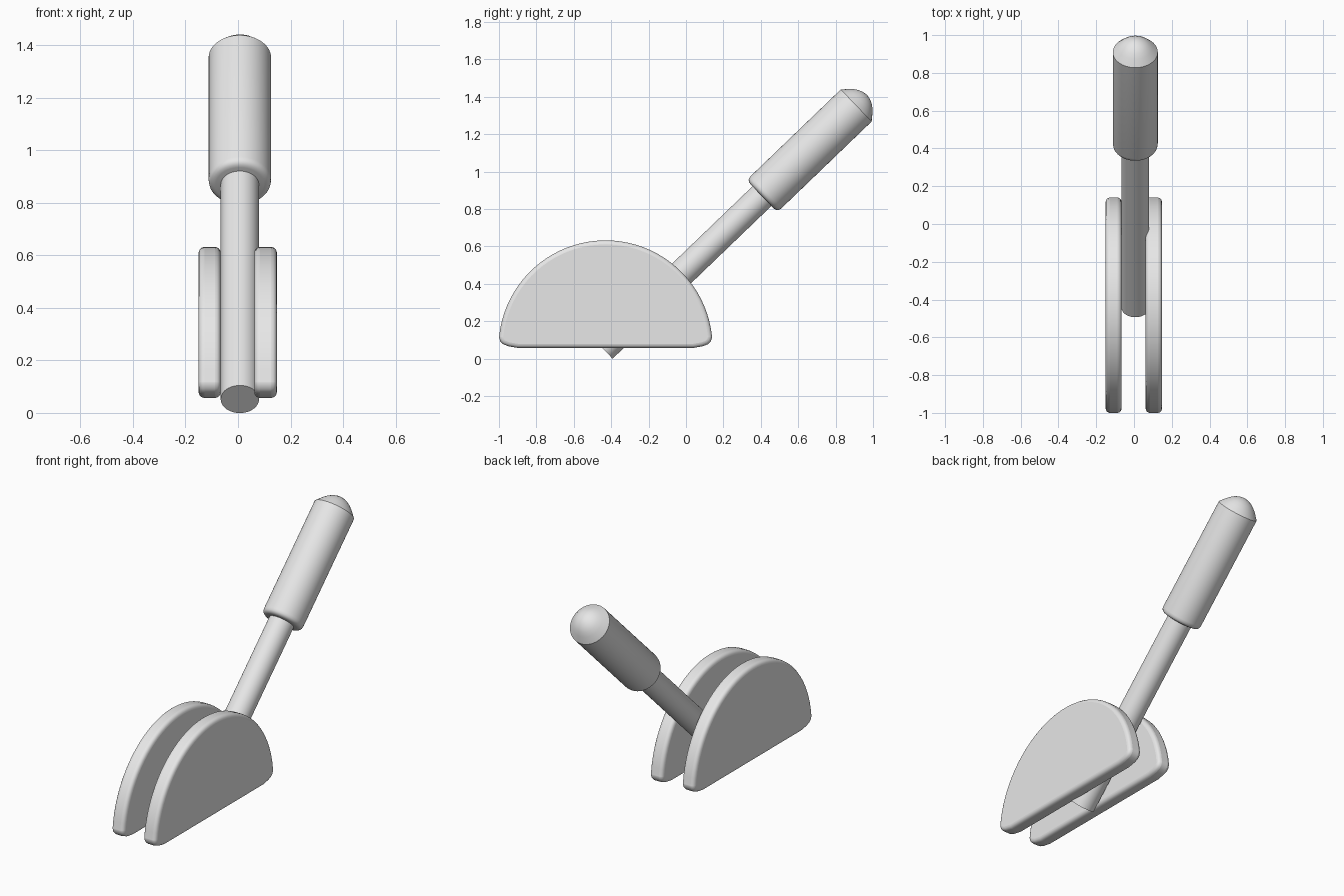
import bpy, bmesh, math
from mathutils import Vector

if "Cube" in bpy.data.objects:
    bpy.data.objects.remove(bpy.data.objects["Cube"])

grey = bpy.data.materials.new("light grey")
grey.diffuse_color = (0.8, 0.8, 0.8, 1)
grey.use_nodes = True
grey.node_tree.nodes["Principled BSDF"].inputs["Base Color"].default_value = grey.diffuse_color


def finish(name, bm):
    bmesh.ops.recalc_face_normals(bm, faces=bm.faces)
    mesh = bpy.data.meshes.new(name)
    bm.to_mesh(mesh)
    bm.free()
    mesh.materials.append(grey)
    ob = bpy.data.objects.new(name, mesh)
    bpy.context.collection.objects.link(ob)
    return ob


def smooth(ob, angle):
    bpy.ops.object.select_all(action='DESELECT')
    ob.select_set(True)
    bpy.context.view_layer.objects.active = ob
    bpy.ops.object.shade_smooth_by_angle(angle=math.radians(angle))


# Half-disc outline (y, z) with rounded bottom corners
CENTRE_Y, BASE_Z, RADIUS = -0.43, 0.06, 0.572
corner = [(0.57, 0.115), (0.563, 0.092), (0.548, 0.077), (0.52, 0.066), (0.47, 0.057)]
outline = [(-y, z) for y, z in corner[::-1]]
for i in range(41):
    a = math.radians(174 - 168 * i / 40)
    outline.append((RADIUS * math.cos(a), BASE_Z + RADIUS * math.sin(a)))
outline += corner


def side_plate(name, x0, x1):
    bm = bmesh.new()
    face = bm.faces.new([bm.verts.new((x0, CENTRE_Y + y, z)) for y, z in outline])
    ext = bmesh.ops.extrude_face_region(bm, geom=[face])
    moved = [g for g in ext["geom"] if isinstance(g, bmesh.types.BMVert)]
    bmesh.ops.translate(bm, verts=moved, vec=(x1 - x0, 0, 0))
    ob = finish(name, bm)
    bevel = ob.modifiers.new("rounded rim", 'BEVEL')
    bevel.width = 0.022
    bevel.segments = 4
    bevel.limit_method = 'ANGLE'
    bevel.angle_limit = math.radians(50)
    bevel.use_clamp_overlap = False
    smooth(ob, 40)


side_plate("left_plate", -0.15, -0.066)
side_plate("right_plate", 0.062, 0.148)

# Lever axis, leaning backwards
start = Vector((0.007, -0.443, 0.052))
tip = Vector((0.007, 0.910, 1.353))
axis = tip - start
length = axis.length
turn = axis.to_track_quat('Z', 'Y')


def lathe(name, profile, sides=48):
    """Revolve (radius, distance) pairs about the lever axis."""
    bm = bmesh.new()
    verts = [bm.verts.new((r, 0, d)) for r, d in profile]
    edges = [bm.edges.new(pair) for pair in zip(verts, verts[1:])]
    bmesh.ops.spin(bm, geom=verts + edges, cent=(0, 0, 0), axis=(0, 0, 1),
                   angle=math.tau, steps=sides, use_duplicate=False)
    bmesh.ops.remove_doubles(bm, verts=bm.verts, dist=0.0001)
    for v in bm.verts:
        v.co = turn @ v.co + start
    smooth(finish(name, bm), 40)


# Lever shaft
lathe("shaft", [(0, 0), (0.073, 0), (0.073, 1.25), (0, 1.25)])

# Handle grip with a rounded lower lip and domed end
grip_base = 1.178
lathe("grip", [
    (0, grip_base), (0.092, grip_base), (0.104, grip_base + 0.003),
    (0.112, grip_base + 0.009), (0.117, grip_base + 0.017), (0.119, grip_base + 0.03),
    (0.119, length), (0.09, length + 0.034), (0.07, length + 0.053),
    (0.05, length + 0.067), (0.025, length + 0.077), (0, length + 0.081)])
